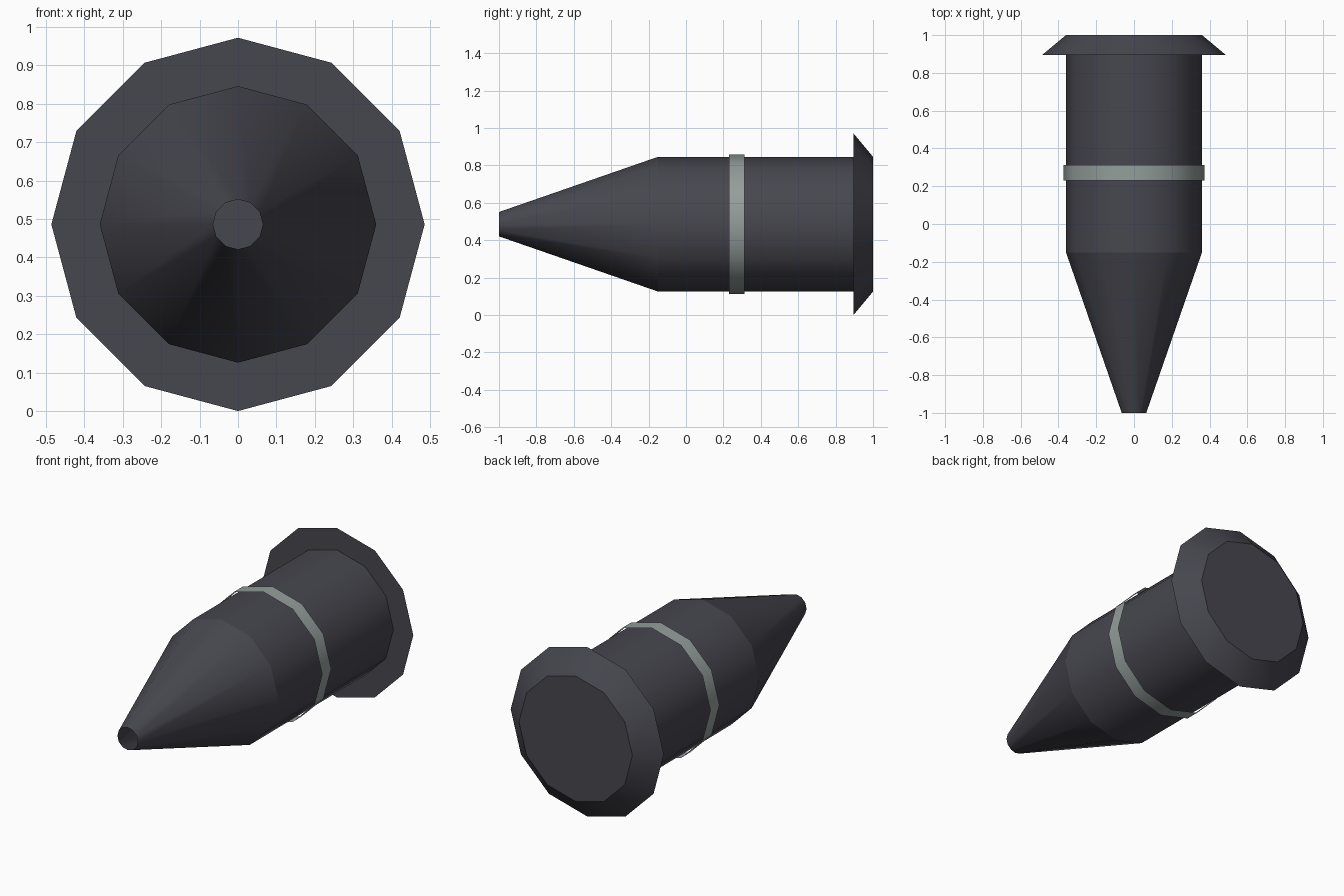
import bpy, bmesh, math

if "Cube" in bpy.data.objects:
    bpy.data.objects.remove(bpy.data.objects["Cube"])

SIDES = 12
CENTRE_Z = 0.486


def material(name, rgb):
    m = bpy.data.materials.new(name)
    m.diffuse_color = (*rgb, 1.0)
    m.use_nodes = True
    m.node_tree.nodes["Principled BSDF"].inputs["Base Color"].default_value = m.diffuse_color
    return m


dark = material("dark grey", (0.062, 0.062, 0.078))
pale = material("pale grey green", (0.296, 0.342, 0.330))


def lathe(name, sections, mat, cap=False):
    """Revolve (y, radius) sections about the long axis, with a crease between sections."""
    bm = bmesh.new()

    def ring(y, r):
        return [bm.verts.new((r * math.cos(2 * math.pi * i / SIDES), y,
                              CENTRE_Z + r * math.sin(2 * math.pi * i / SIDES)))
                for i in range(SIDES)]

    for start, end in sections:
        a, b = ring(*start), ring(*end)
        for i in range(SIDES):
            j = (i + 1) % SIDES
            bm.faces.new((a[i], b[i], b[j], a[j])).smooth = True
    if cap:
        bm.faces.new(list(reversed(ring(*sections[-1][1]))))
    mesh = bpy.data.meshes.new(name)
    bm.to_mesh(mesh)
    bm.free()
    mesh.materials.append(mat)
    obj = bpy.data.objects.new(name, mesh)
    bpy.context.collection.objects.link(obj)
    return obj


# Tapered nose with an open tip, then the straight barrel
lathe("body", [((-1.0, 0.065), (-0.15, 0.36)),
               ((-0.15, 0.36), (0.895, 0.36))], dark)

# Flared end: flat front ring, sloped rim and closed back
lathe("end_flange", [((0.895, 0.36), (0.895, 0.486)),
                     ((0.895, 0.486), (1.0, 0.36))], dark, cap=True)

# Thin open band standing just off the barrel
lathe("band", [((0.23, 0.373), (0.312, 0.373))], pale)
